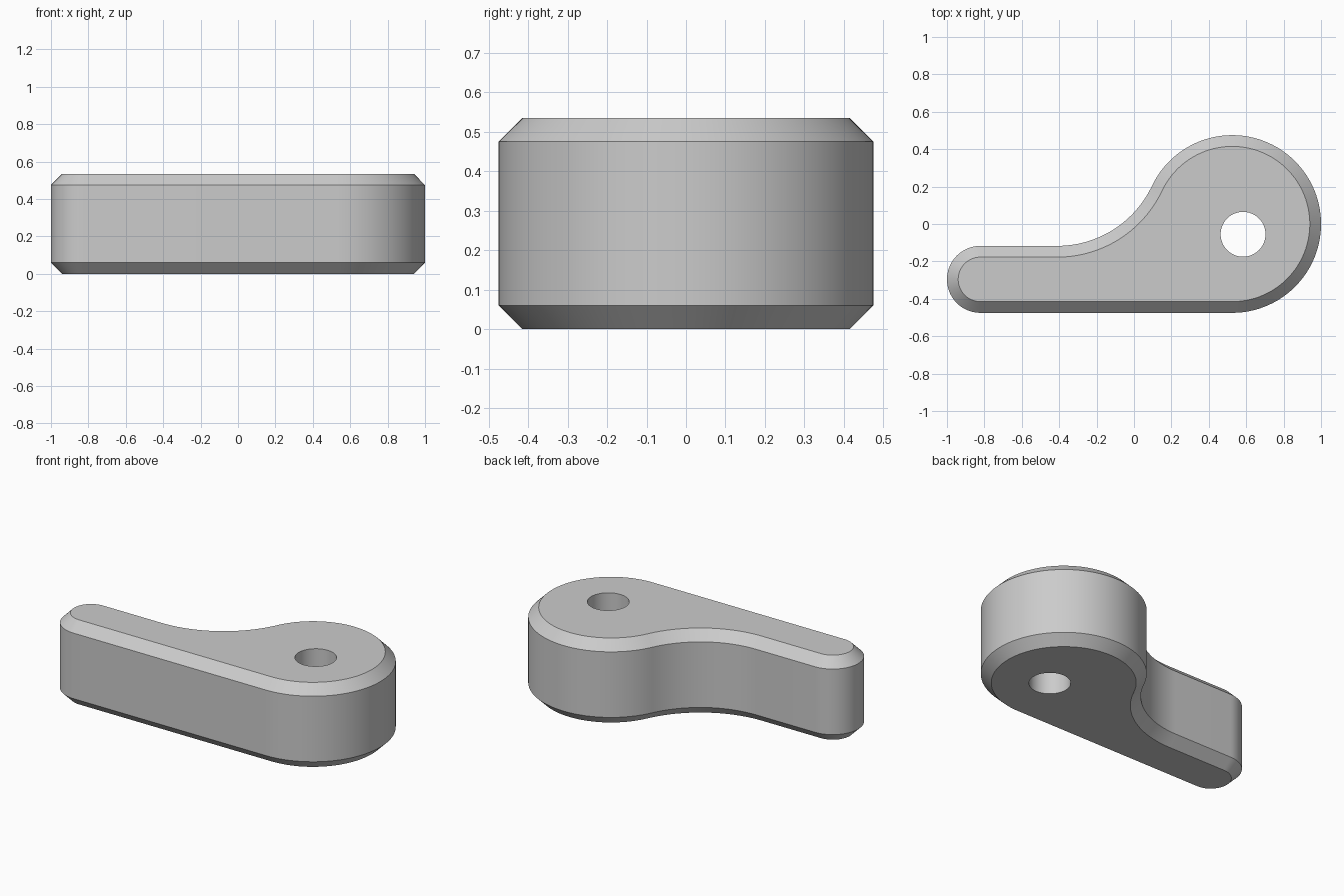
import bpy
import bmesh
from math import sin, cos, pi, hypot, atan2, radians

cube = bpy.data.objects.get("Cube")
if cube:
    bpy.data.objects.remove(cube, do_unlink=True)

HEIGHT, CHAMFER = 0.535, 0.06
HEAD_X, HEAD_Y, HEAD_R = 0.525, 0.0, 0.475     # round head
TIP_R = 0.179                                  # rounded handle end
TIP_X, TIP_Y = -1 + TIP_R, -HEAD_R + TIP_R
HOLE_X, HOLE_Y, HOLE_R = 0.583, -0.055, 0.12

# Concave fillet tangent to the handle's back edge and to the head
EDGE_Y = TIP_Y + TIP_R
FIL_X = -0.41
run, rise = HEAD_X - FIL_X, EDGE_Y - HEAD_Y
FIL_R = (run ** 2 + rise ** 2 - HEAD_R ** 2) / (2 * (HEAD_R - rise))
FIL_Y = EDGE_Y + FIL_R
TURN = atan2(HEAD_Y - FIL_Y, run)


def arc(cx, cy, r, start, end, steps):
    angles = [start + (end - start) * i / steps for i in range(steps + 1)]
    return [(cx + r * cos(a), cy + r * sin(a)) for a in angles]


def outline(inset):
    """Lever outline, moved inwards by inset."""
    head = arc(HEAD_X, HEAD_Y, HEAD_R - inset, -pi / 2, TURN + pi, 72)
    fillet = arc(FIL_X, FIL_Y, FIL_R + inset, TURN, -pi / 2, 28)
    tip = arc(TIP_X, TIP_Y, TIP_R - inset, pi / 2, 3 * pi / 2, 36)
    return head + fillet[1:] + tip


def add_ring(bm, points, z):
    verts = [bm.verts.new((x, y, z)) for x, y in points]
    edges = [bm.edges.new((v, verts[i - 1])) for i, v in enumerate(verts)]
    return verts, edges


def add_wall(bm, a, b):
    for i in range(len(a)):
        bm.faces.new((a[i - 1], a[i], b[i], b[i - 1]))


bm = bmesh.new()

# Chamfered outer wall
levels = [(CHAMFER, 0), (0, CHAMFER), (0, HEIGHT - CHAMFER), (CHAMFER, HEIGHT)]
rings = [add_ring(bm, outline(inset), z) for inset, z in levels]
for low, high in zip(rings, rings[1:]):
    add_wall(bm, low[0], high[0])

# Straight pivot hole
circle = arc(HOLE_X, HOLE_Y, HOLE_R, 0, 2 * pi, 48)[:-1]
holes = [add_ring(bm, circle, z) for z in (0, HEIGHT)]
add_wall(bm, holes[0][0], holes[1][0])

# Flat bottom and top around the hole
for rim, hole in ((rings[0], holes[0]), (rings[-1], holes[1])):
    bmesh.ops.triangle_fill(bm, edges=rim[1] + hole[1], use_beauty=True)

bmesh.ops.recalc_face_normals(bm, faces=bm.faces)
mesh = bpy.data.meshes.new("lever")
bm.to_mesh(mesh)
bm.free()

lever = bpy.data.objects.new("lever", mesh)
bpy.context.collection.objects.link(lever)

# Plain grey material
grey = bpy.data.materials.new("light grey")
grey.use_nodes = True
colour = (0.6, 0.6, 0.6, 1)
grey.diffuse_color = colour
grey.node_tree.nodes["Principled BSDF"].inputs["Base Color"].default_value = colour
mesh.materials.append(grey)

# Smooth curves with crisp chamfer edges
bpy.ops.object.select_all(action="DESELECT")
lever.select_set(True)
bpy.context.view_layer.objects.active = lever
bpy.ops.object.shade_smooth_by_angle(angle=radians(30))
